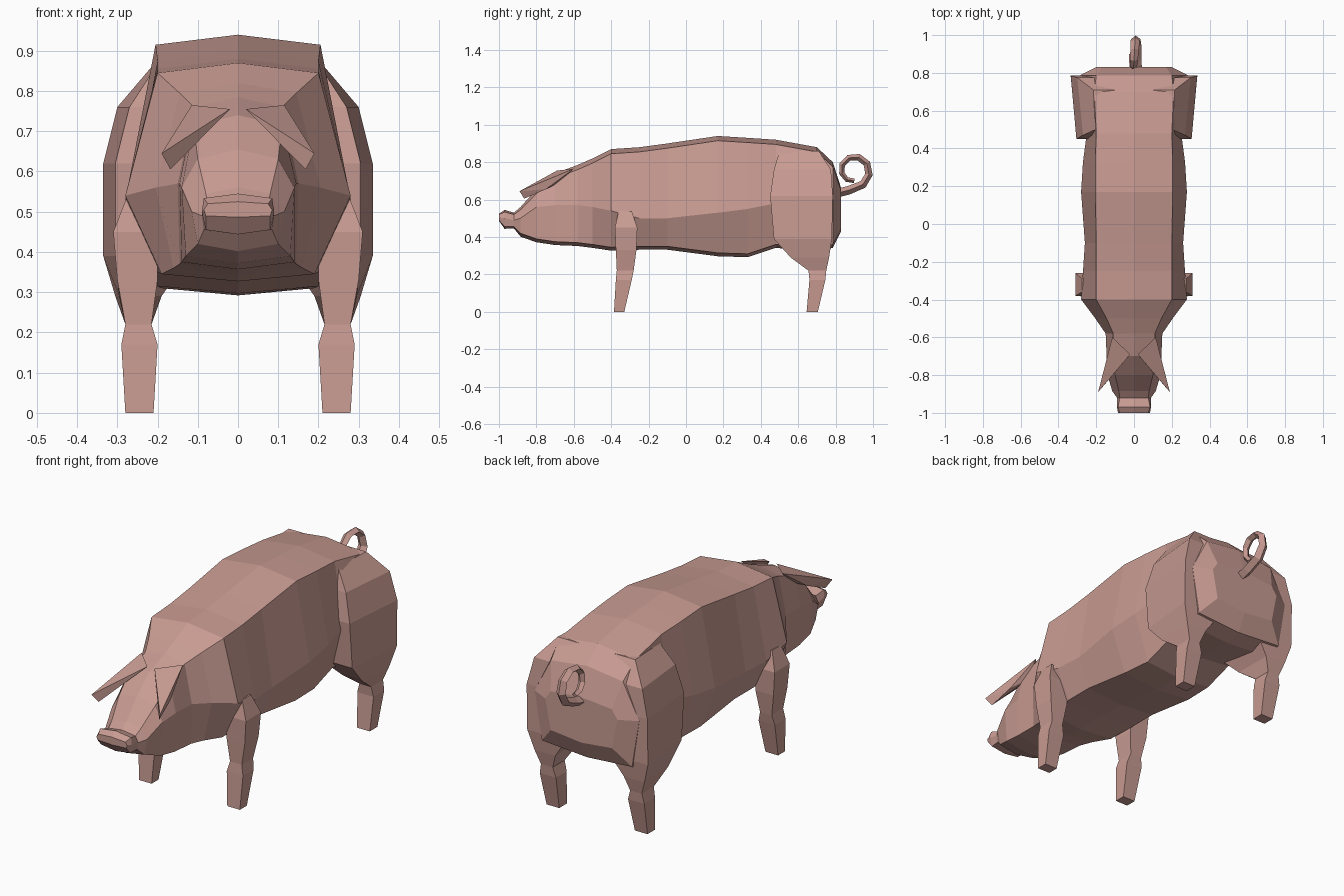
import bpy
import bmesh
import math
from mathutils import Vector

cube = bpy.data.objects.get("Cube")
if cube:
    bpy.data.objects.remove(cube, do_unlink=True)

# One skin colour for the whole animal
skin = bpy.data.materials.new("pink_skin")
skin.use_nodes = True
skin_colour = (0.58, 0.33, 0.29, 1)
skin.diffuse_color = skin_colour
for node in skin.node_tree.nodes:
    if node.type == 'BSDF_PRINCIPLED':
        node.inputs["Base Color"].default_value = skin_colour
        node.inputs["Roughness"].default_value = 0.8


def finish(bm, name):
    """Turn a bmesh into a flat shaded, coloured object."""
    bmesh.ops.recalc_face_normals(bm, faces=bm.faces)
    mesh = bpy.data.meshes.new(name)
    bm.to_mesh(mesh)
    bm.free()
    mesh.materials.append(skin)
    obj = bpy.data.objects.new(name, mesh)
    bpy.context.collection.objects.link(obj)
    return obj


def loft(name, rings):
    """Skin a row of equal rings and close both ends."""
    bm = bmesh.new()
    rows = [[bm.verts.new(p) for p in ring] for ring in rings]
    count = len(rows[0])
    for low, high in zip(rows, rows[1:]):
        for i in range(count):
            j = (i + 1) % count
            bm.faces.new((low[i], low[j], high[j], high[i]))
    bm.faces.new(rows[0])
    bm.faces.new(rows[-1])
    return finish(bm, name)


def body_ring(y, top, top_width, side, side_width, low, low_width):
    """Eight-sided section with a shallow ridge above and keel below."""
    rise = min(0.025, (top - side) * 0.25)
    keel = min(0.018, (side - low) * 0.25)
    half = [(top_width, top - rise), (side_width, side), (low_width, low)]
    left = [Vector((x, y, z)) for x, z in half]
    right = [Vector((-x, y, z)) for x, z in reversed(half)]
    return [Vector((0, y, top))] + left + [Vector((0, y, low - keel))] + right


def leg_ring(side, z, inner, outer, front, back, slant):
    """Four-sided section, with the front outer corner pulled inward."""
    return [(side * inner, front, z), (side * (outer - slant), front, z),
            (side * outer, back, z), (side * inner, back, z)]


# Section columns: y, top, top width, side, side width, low, low width
head_sections = [
    (-1.0, .525, .075, .505, .085, .49, .08),
    (-.97, .545, .085, .5, .09, .455, .08),
    (-.92, .53, .075, .49, .09, .455, .085),
    (-.885, .56, .08, .5, .115, .42, .1),
    (-.8, .655, .1, .56, .14, .39, .13),
    (-.7, .74, .11, .57, .145, .375, .14),
    (-.58, .785, .11, .57, .15, .37, .145),
    (-.5, .82, .145, .56, .205, .36, .16),
]
torso_sections = [
    (-.4, .87, .2, .54, .28, .345, .19),
    (-.25, .88, .2, .5, .27, .35, .2),
    (-.1, .9, .2, .5, .26, .35, .2),
    (.17, .94, .205, .53, .28, .315, .2),
    (.33, .93, .205, .55, .27, .31, .19),
    (.48, .92, .2, .58, .25, .36, .19),
    (.7, .88, .21, .6, .3, .34, .25),
    (.785, .8, .2, .6, .29, .36, .25),
    (.83, .66, .17, .6, .2, .45, .17),
]
loft("body_and_head", [body_ring(*s) for s in head_sections + torso_sections])

# Leg columns: z, inner x, outer x, front y, back y, corner slant
front_leg = [
    (0, .21, .28, -.385, -.33, 0),
    (.17, .2, .29, -.375, -.29, 0),
    (.22, .215, .28, -.37, -.28, 0),
    (.33, .2, .3, -.375, -.265, 0),
    (.45, .2, .31, -.38, -.26, 0),
    (.54, .22, .275, -.36, -.29, 0),
]
hind_leg = [
    (0, .21, .28, .645, .705, 0),
    (.17, .2, .29, .66, .745, 0),
    (.22, .215, .28, .655, .75, 0),
    (.29, .19, .305, .56, .765, .01),
    (.39, .12, .335, .47, .78, .03),
    (.62, .12, .335, .45, .785, .03),
    (.76, .1, .3, .47, .775, .03),
    (.86, .1, .215, .5, .71, .01),
]
ear_points = [
    (.02, -.69, .755), (.115, -.6, .765), (.15, -.75, .655),
    (.19, -.89, .645), (.168, -.865, .605), (.1, -.68, .69),
]

# Paired legs and ears
for label, side in (("left", 1), ("right", -1)):
    loft(label + "_front_leg", [leg_ring(side, *r) for r in front_leg])
    loft(label + "_hind_leg", [leg_ring(side, *r) for r in hind_leg])
    ear = bmesh.new()
    for x, y, z in ear_points:
        ear.verts.new((side * x, y, z))
    bmesh.ops.convex_hull(ear, input=ear.verts)
    finish(ear, label + "_ear")

# Curly tail: a root followed by a tightening spiral
path = [Vector((0.012, 0.79, 0.63)), Vector((0.012, 0.87, 0.65))]
steps = 9
for i in range(steps):
    t = i / (steps - 1)
    angle = math.radians(-55 + 330 * t)
    radius = 0.09 - 0.035 * t
    path.append(Vector((0.012 - 0.024 * t,
                        0.895 + radius * math.cos(angle),
                        0.755 + radius * math.sin(angle))))
tail_rings = []
for i, point in enumerate(path):
    along = (path[min(i + 1, len(path) - 1)] - path[max(i - 1, 0)]).normalized()
    across = Vector((1, 0, 0))
    normal = along.cross(across).normalized()
    size = 0.03 - 0.015 * i / (len(path) - 1)
    tail_rings.append([point + across * size, point + normal * size * 0.8,
                       point - across * size, point - normal * size * 0.8])
loft("tail", tail_rings)
